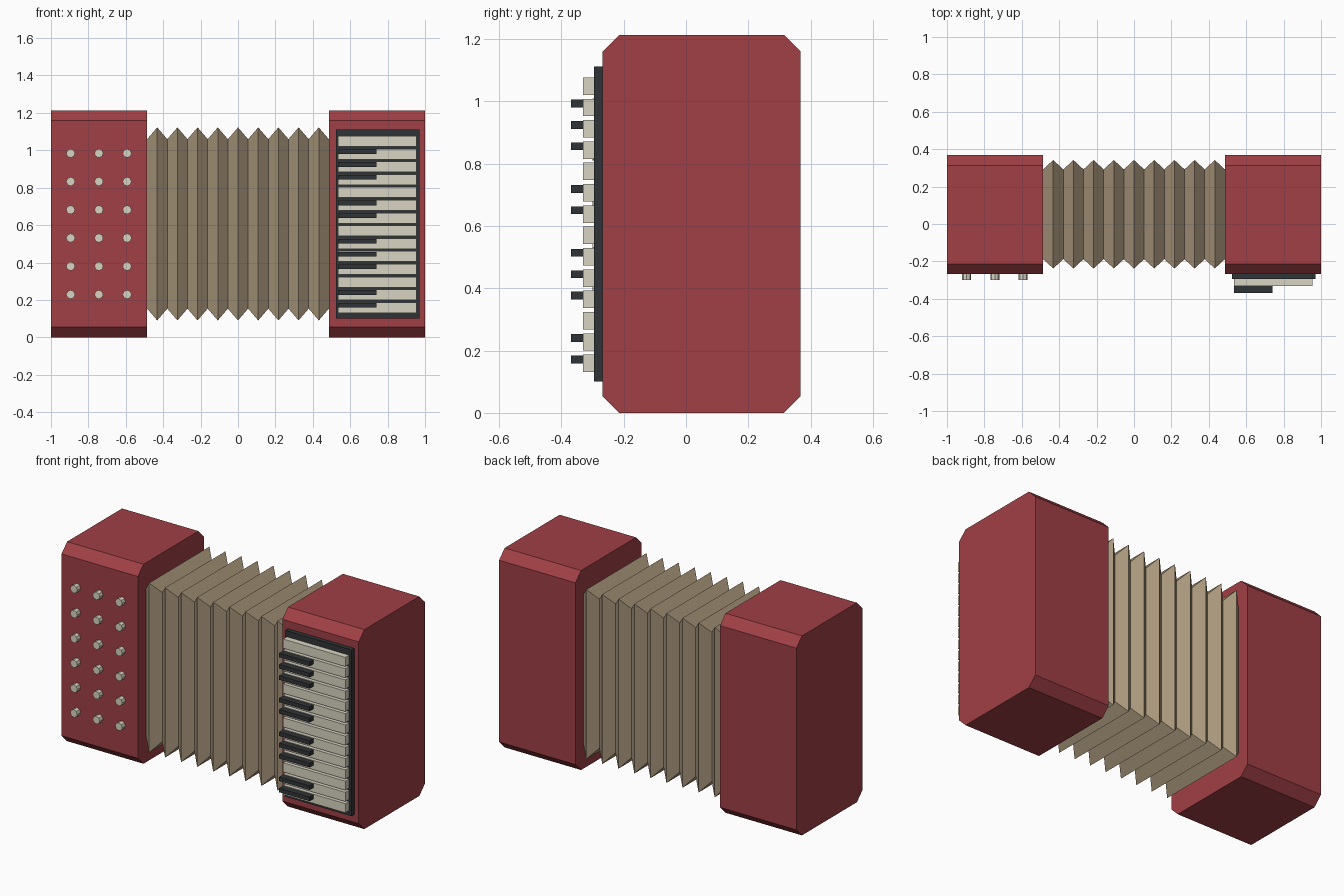
import bpy, bmesh
from math import radians
from mathutils import Matrix

if "Cube" in bpy.data.objects:
    bpy.data.objects.remove(bpy.data.objects["Cube"])


def material(name, rgb):
    m = bpy.data.materials.new(name)
    m.diffuse_color = (*rgb, 1)
    m.use_nodes = True
    m.node_tree.nodes["Principled BSDF"].inputs["Base Color"].default_value = m.diffuse_color
    return m


RED = material("red_lacquer", (0.35, 0.05, 0.06))
TAN = material("tan_bellows", (0.40, 0.31, 0.20))
IVORY = material("ivory", (0.70, 0.66, 0.54))
BLACK = material("black", (0.03, 0.034, 0.037))


def finish(bm, name, mat):
    bmesh.ops.recalc_face_normals(bm, faces=bm.faces)
    me = bpy.data.meshes.new(name)
    bm.to_mesh(me)
    bm.free()
    me.materials.append(mat)
    ob = bpy.data.objects.new(name, me)
    bpy.context.collection.objects.link(ob)
    return ob


def loft(name, mat, sections):
    """Skin a closed solid through (x, [(y, z), ...]) sections."""
    bm = bmesh.new()
    rings = [[bm.verts.new((x, y, z)) for y, z in pts] for x, pts in sections]
    for a, b in zip(rings, rings[1:]):
        for i in range(len(a)):
            j = (i + 1) % len(a)
            bm.faces.new((a[i], a[j], b[j], b[i]))
    bm.faces.new(rings[0])
    bm.faces.new(rings[-1])
    return finish(bm, name, mat)


def box(name, mat, x0, x1, y0, y1, z0, z1):
    pts = [(y0, z0), (y1, z0), (y1, z1), (y0, z1)]
    return loft(name, mat, [(x0, pts), (x1, pts)])


# End cases: boxes with the four lengthwise edges chamfered
Y0, Y1, TOP, C = -0.268, 0.368, 1.213, 0.054
case = [(Y0 + C, 0), (Y1 - C, 0), (Y1, C), (Y1, TOP - C),
        (Y1 - C, TOP), (Y0 + C, TOP), (Y0, TOP - C), (Y0, C)]
INNER = 0.486
loft("bass_case", RED, [(-1, case), (-INNER, case)])
loft("treble_case", RED, [(INNER, case), (1, case)])

# Bellows: zigzag of rectangular sections, nine folds
FOLDS = 9
CY, CZ = (Y0 + Y1) / 2 + 0.002, TOP / 2
sections = []
for i in range(2 * FOLDS + 1):
    hy, hz = (0.29, 0.516) if i % 2 else (0.24, 0.453)
    x = -INNER + i * INNER / FOLDS
    sections.append((x, [(CY - hy, CZ - hz), (CY + hy, CZ - hz),
                         (CY + hy, CZ + hz), (CY - hy, CZ + hz)]))
loft("bellows", TAN, sections)

# Keyboard: backing board, white keys and black keys
box("keyboard_base", BLACK, 0.524, 0.97, -0.295, Y0 + 0.005, 0.101, 1.112)
PITCH = 0.0684
for i in range(14):
    z = 0.159 + i * PITCH
    box(f"white_key_{i + 1}", IVORY, 0.535, 0.954, -0.331, -0.294, z - 0.028, z + 0.028)
    if i in (0, 1, 3, 4, 5, 7, 8, 10, 11, 12):
        z += 0.0125
        box(f"black_key_{i + 1}", BLACK, 0.535, 0.74, -0.369, -0.330, z - 0.0125, z + 0.0125)

# Bass buttons: three columns of six octagonal studs
for col in range(3):
    for row in range(6):
        bm = bmesh.new()
        place = (Matrix.Translation((-0.895 + 0.151 * col, -0.282, 0.229 + 0.151 * row))
                 @ Matrix.Rotation(radians(90), 4, 'X'))
        bmesh.ops.create_cone(bm, cap_ends=True, segments=8, radius1=0.024,
                              radius2=0.024, depth=0.036, matrix=place)
        finish(bm, f"bass_button_{col + 1}_{row + 1}", IVORY)
